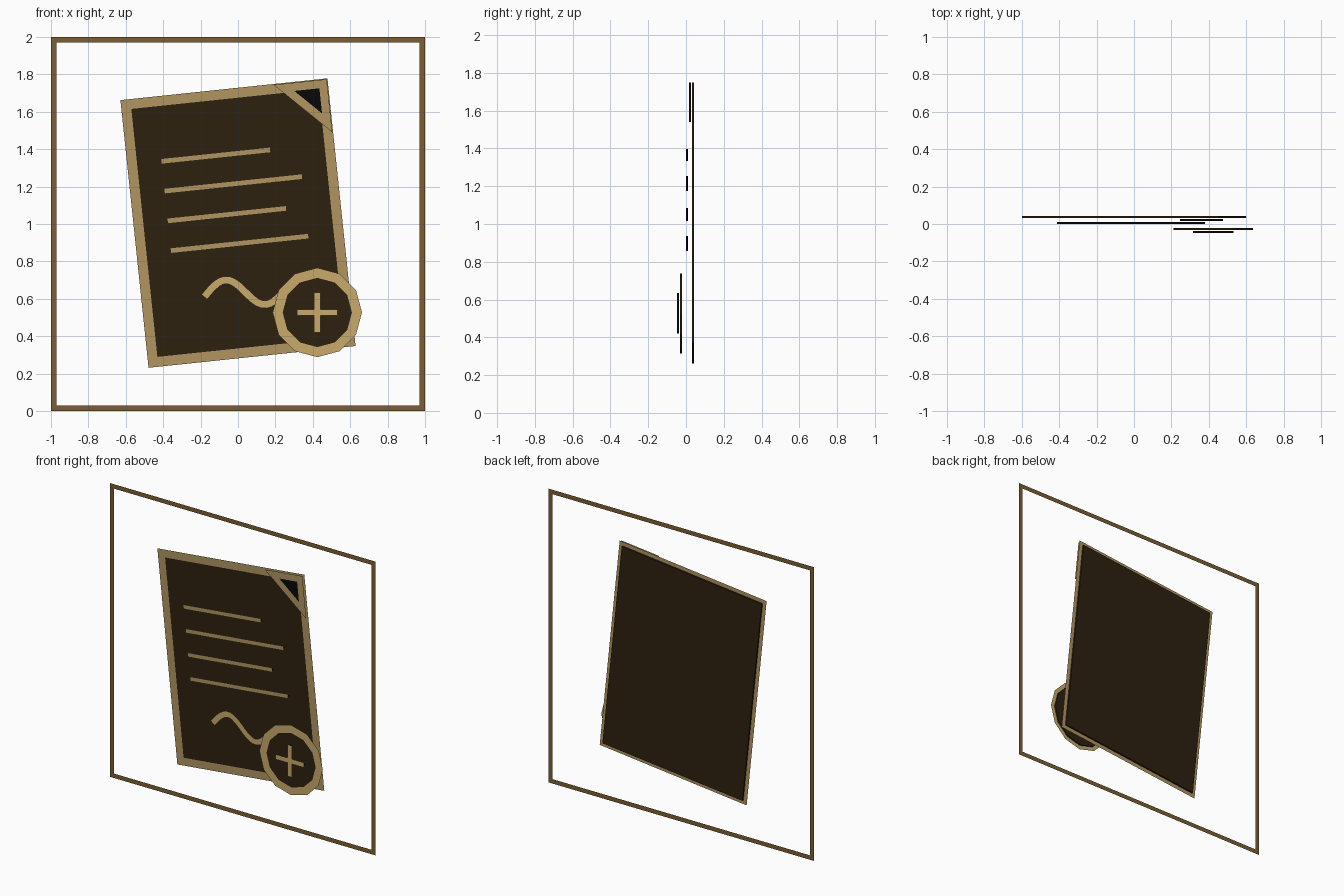
import bpy, bmesh, math
from mathutils import Vector, Matrix

if "Cube" in bpy.data.objects:
    bpy.data.objects.remove(bpy.data.objects["Cube"], do_unlink=True)


def material(name, rgb):
    """Flat material from 0-255 display values."""
    lin = [((c / 255 + 0.055) / 1.055) ** 2.4 if c > 10 else c / 255 / 12.92 for c in rgb]
    m = bpy.data.materials.new(name)
    m.use_nodes = True
    m.diffuse_color = (*lin, 1)
    bsdf = m.node_tree.nodes["Principled BSDF"]
    bsdf.inputs["Base Color"].default_value = (*lin, 1)
    bsdf.inputs["Roughness"].default_value = 0.9
    return m


FRAME = material("frame_bronze", (124, 95, 50))
DARK = material("dark_brown", (45, 33, 16))
TAN = material("tan", (177, 149, 97))
GOLD = material("pale_gold", (200, 170, 107))
BLACK = material("black", (8, 8, 8))


def finish(name, bm, mat):
    me = bpy.data.meshes.new(name)
    bm.to_mesh(me)
    bm.free()
    me.materials.append(mat)
    ob = bpy.data.objects.new(name, me)
    bpy.context.collection.objects.link(ob)
    return ob


def plate(name, pts, front, mat, depth=0.011):
    """Solid plate with outline pts (x, z), its front face at y = front."""
    bm = bmesh.new()
    face = bm.faces.new([bm.verts.new((p[0], front, p[1])) for p in pts])
    ext = bmesh.ops.extrude_face_region(bm, geom=[face])
    moved = [v for v in ext["geom"] if isinstance(v, bmesh.types.BMVert)]
    bmesh.ops.translate(bm, verts=moved, vec=(0, depth, 0))
    bmesh.ops.recalc_face_normals(bm, faces=bm.faces)
    return finish(name, bm, mat)


def ribbon(name, pts, width, y, mat, closed=False):
    """Flat mitred band following pts (x, z)."""
    pts = [Vector(p) for p in pts]
    n = len(pts)
    bm = bmesh.new()
    pairs = []
    for i, p in enumerate(pts):
        before = pts[i - 1] if closed or i > 0 else None
        after = pts[(i + 1) % n] if closed or i < n - 1 else None
        d1 = (p - before).normalized() if before is not None else (after - p).normalized()
        d2 = (after - p).normalized() if after is not None else d1
        n1, n2 = Vector((-d1.y, d1.x)), Vector((-d2.y, d2.x))
        miter = (n1 + n2) / (1 + n1.dot(n2)) * width / 2
        pairs.append([bm.verts.new((q.x, y, q.y)) for q in (p + miter, p - miter)])
    for i in range(n if closed else n - 1):
        a, b = pairs[i], pairs[(i + 1) % n]
        bm.faces.new((a[0], a[1], b[1], b[0]))
    return finish(name, bm, mat)


# Page coordinates: tilted rectangle centred in the frame
TILT = Matrix.Rotation(math.radians(6), 2)
CENTRE = Vector((0, 1.005))


def page(u, v):
    return CENTRE + TILT @ Vector((u, v))


def stroke_core(name, a, b, front):
    """Hair-thin dark backing behind a straight stroke."""
    a, b = Vector(a), Vector(b)
    d = (b - a).normalized()
    s = Vector((-d.y, d.x)) * 0.001
    plate(name, [a + s, a - s, b - s, b + s], front, BLACK)


# Outer square frame
E = 0.985
ribbon("outer_frame", [(-E, 1 - E), (E, 1 - E), (E, 1 + E), (-E, 1 + E)], 0.03, 0.05, FRAME, True)

# Page and its border
W, H = 0.53, 0.693
sheet = [page(-W, -H), page(W, -H), page(W, H), page(-W, H)]
plate("page", sheet, 0.032, DARK)
ribbon("page_border", sheet, 0.053, 0.0305, TAN, True)

# Folded corner
LEG = 0.21
fold = [page(W, H), page(W - LEG, H), page(W, H - LEG)]
plate("corner_fold", fold, 0.016, BLACK)
ribbon("corner_fold_border", fold, 0.044, 0.0145, TAN, True)

# Written lines
for i, end in enumerate((0.214, 0.369, 0.266, 0.369)):
    v = 0.371 - 0.16 * i
    a, b = page(-0.375, v), page(end, v)
    stroke_core(f"written_line_core_{i + 1}", a, b, 0.0)
    ribbon(f"written_line_{i + 1}", [a, b], 0.03, -0.0015, TAN)

# Wavy signature
STEPS = 20
wave = []
for i in range(STEPS + 1):
    t = i / STEPS
    wave.append((-0.18 + 0.44 * t, 0.61 + 0.05 * t + 0.078 * math.sin(math.tau * t)))
ribbon("signature", wave, 0.04, -0.0175, GOLD)

# Round seal with twelve sides
SX, SZ, R = 0.424, 0.527, 0.212
rim = [(SX + R * math.cos(k * math.tau / 12), SZ + R * math.sin(k * math.tau / 12)) for k in range(12)]
plate("seal", rim, -0.033, DARK)
ribbon("seal_rim", rim, 0.052, -0.0345, GOLD, True)

# Cross on the seal
for name, dx, dz in (("upright", 0, 0.108), ("bar", 0.108, 0)):
    a, b = (SX - dx, SZ - dz), (SX + dx, SZ + dz)
    stroke_core(f"cross_{name}_core", a, b, -0.0485)
    ribbon(f"cross_{name}", [a, b], 0.034, -0.05, GOLD)
